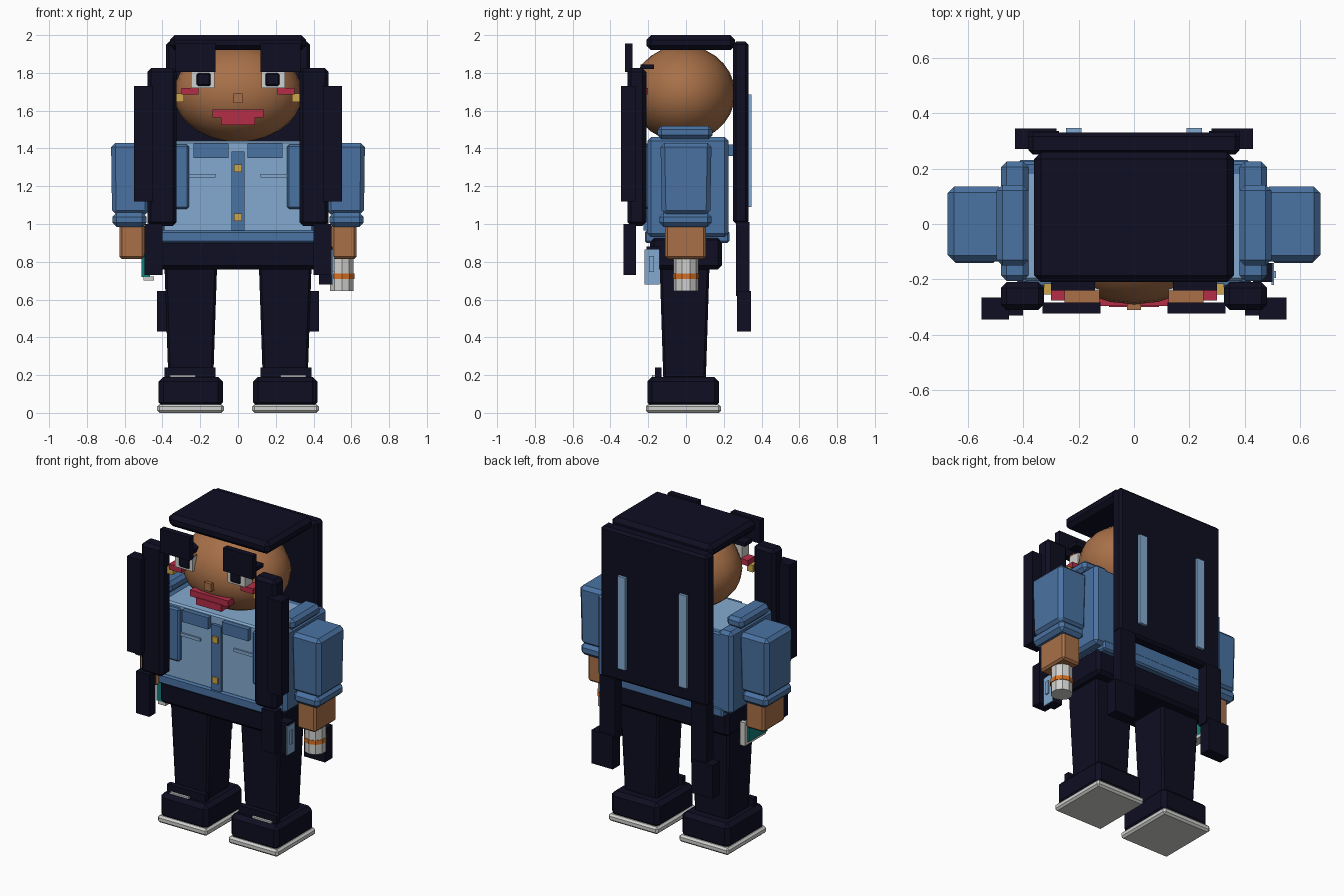
import bpy, bmesh, math

cube = bpy.data.objects.get("Cube")
if cube:
    bpy.data.objects.remove(cube, do_unlink=True)


def material(name, r, g, b):
    """Flat material from 0-255 display values, stored linear."""
    lin = [((c / 255 + 0.055) / 1.055) ** 2.4 if c > 10 else c / 255 / 12.92 for c in (r, g, b)]
    m = bpy.data.materials.new(name)
    m.use_nodes = True
    m.diffuse_color = (*lin, 1)
    m.node_tree.nodes["Principled BSDF"].inputs["Base Color"].default_value = (*lin, 1)
    return m


NAVY = material("dark navy", 14, 14, 34)
PALE = material("pale denim", 132, 170, 208)
DENIM = material("denim blue", 74, 114, 162)
SKIN = material("warm skin", 168, 112, 72)
RED = material("rose red", 180, 45, 70)
GOLD = material("gold", 205, 165, 75)
GREY = material("light grey", 208, 208, 206)
ORANGE = material("orange", 215, 112, 35)
TEAL = material("teal", 18, 125, 122)


def finish(name, bm, mat, bevel=0.0):
    me = bpy.data.meshes.new(name)
    bmesh.ops.recalc_face_normals(bm, faces=bm.faces)
    bm.to_mesh(me)
    bm.free()
    ob = bpy.data.objects.new(name, me)
    bpy.context.collection.objects.link(ob)
    me.materials.append(mat)
    if bevel:
        mod = ob.modifiers.new("bevel", "BEVEL")
        mod.width = bevel
        mod.segments = 1
    return ob


def box(name, mat, x, y, z, bevel=0.0, foot=1.0):
    """Box from ranges; foot scales the bottom face for a taper."""
    bm = bmesh.new()
    bmesh.ops.create_cube(bm, size=1)
    cx, cy, cz = (sum(r) / 2 for r in (x, y, z))
    for v in bm.verts:
        k = foot if v.co.z < 0 else 1
        v.co = (cx + v.co.x * k * (x[1] - x[0]),
                cy + v.co.y * k * (y[1] - y[0]),
                cz + v.co.z * (z[1] - z[0]))
    return finish(name, bm, mat, bevel)


def pair(name, mat, x, y, z, bevel=0.0, foot=1.0):
    """Box on the left (+x) and its mirror on the right."""
    box("left_" + name, mat, x, y, z, bevel, foot)
    box("right_" + name, mat, (-x[1], -x[0]), y, z, bevel, foot)


def cylinder(name, mat, centre, r, z, sides):
    bm = bmesh.new()
    bmesh.ops.create_cone(bm, cap_ends=True, segments=sides, radius1=r, radius2=r, depth=z[1] - z[0])
    bmesh.ops.translate(bm, verts=bm.verts, vec=(*centre, sum(z) / 2))
    return finish(name, bm, mat)


# Head
bm = bmesh.new()
bmesh.ops.create_uvsphere(bm, u_segments=24, v_segments=14, radius=1)
for v in bm.verts:
    v.co = (v.co.x * 0.34, v.co.y * 0.275 - 0.015, v.co.z * 0.255 + 1.69)
for f in bm.faces:
    f.smooth = True
finish("head", bm, SKIN)

# Face
box("nose", SKIN, (-.025, .025), (-.31, -.25), (1.64, 1.69))
box("upper_lip", RED, (-.135, .135), (-.295, -.2), (1.565, 1.605))
box("lower_lip", RED, (-.09, .09), (-.3, -.18), (1.525, 1.57))
pair("eye_white", GREY, (.125, .25), (-.285, -.21), (1.72, 1.805))
pair("pupil", NAVY, (.145, .22), (-.292, -.25), (1.73, 1.8), .008)
pair("eyelid", SKIN, (.125, .25), (-.285, -.24), (1.805, 1.815))
pair("cheek", RED, (.21, .3), (-.275, -.2), (1.685, 1.72))
pair("earring", GOLD, (.285, .325), (-.255, -.215), (1.645, 1.69))

# Hair
box("hair_top", NAVY, (-.36, .36), (-.21, .26), (1.92, 2), .025)
box("hair_back", NAVY, (-.38, .38), (.25, .33), (1.0, 1.965), .015)
pair("fringe", NAVY, (.12, .33), (-.322, -.283), (1.805, 1.955))
pair("brow", NAVY, (.14, .3), (-.24, -.17), (1.82, 1.845))
pair("front_lock", NAVY, (.325, .48), (-.31, -.21), (.99, 1.825), .02)
pair("outer_lock", NAVY, (.45, .55), (-.345, -.265), (1.12, 1.73))
pair("lower_lock", NAVY, (.4, .495), (-.33, -.265), (.73, 1.0))
pair("back_lock", NAVY, (.27, .38), (.265, .335), (.62, 1.01))
pair("back_lock_tip", NAVY, (.28, .43), (.27, .345), (.43, .645))
pair("hair_streak", PALE, (.19, .245), (.32, .347), (1.09, 1.685))

# Shirt and jacket
box("shirt", PALE, (-.4, .4), (-.205, .19), (.95, 1.44), .01)
box("jacket_back", DENIM, (-.42, .42), (.16, .225), (.93, 1.44), .01)
box("back_collar", DENIM, (-.3, .3), (.21, .25), (1.36, 1.42))
box("waistband", DENIM, (-.42, .42), (-.218, .23), (.9, .965), .01)
pair("jacket_side", DENIM, (.38, .48), (-.205, .225), (.93, 1.46), .02)
pair("shoulder", DENIM, (.38, .495), (-.15, .14), (1.45, 1.52), .02)
pair("jacket_lapel", DENIM, (.26, .39), (-.23, -.19), (1.08, 1.42), .01)
pair("collar", DENIM, (.05, .235), (-.235, -.19), (1.35, 1.425))
box("placket", DENIM, (-.035, .035), (-.225, -.19), (.965, 1.385))
pair("pocket_flap", PALE, (.12, .265), (-.215, -.2), (1.245, 1.265))
for i, h in enumerate((1.035, 1.295)):
    box(f"button_{i + 1}", GOLD, (-.02, .02), (-.237, -.21), (h - .02, h + .02))

# Arms
pair("sleeve", DENIM, (.465, .672), (-.135, .135), (1.05, 1.43), .022, .95)
pair("cuff", DENIM, (.485, .665), (-.14, .135), (.985, 1.06), .022)
pair("hand", SKIN, (.495, .627), (-.11, .105), (.815, 1.0), .012)

# Cup in the left hand
cylinder("cup", GREY, (.55, 0), .065, (.645, .82), 10)
cylinder("cup_band", ORANGE, (.55, 0), .069, (.71, .737), 10)

# Card case on the left hip
box("card_case", NAVY, (.43, .5), (-.21, -.14), (.68, .88))
box("card_face", PALE, (.495, .504), (-.22, -.14), (.68, .865))
box("card_slot", PALE, (.5, .512), (-.195, -.17), (.745, .83))

# Small device by the right hand
box("device", TEAL, (-.51, -.465), (-.1, .09), (.72, .84))
box("device_base", GREY, (-.5, -.445), (-.1, .09), (.7, .722))
box("device_edge", GREY, (-.5, -.465), (.09, .115), (.7, .85))

# Trousers and shoes
box("hips", NAVY, (-.43, .43), (-.19, .19), (.76, .935), .02)
pair("leg", NAVY, (.11, .39), (-.14, .125), (.18, .8), .012, .85)
pair("ankle", NAVY, (.12, .39), (-.165, -.13), (.17, .24))
pair("shoe", NAVY, (.08, .42), (-.205, .175), (.03, .19), .025)
pair("sole", GREY, (.075, .428), (-.213, .185), (0, .045), .012)
pair("lace", GREY, (.225, .36), (-.18, -.155), (.185, .2))
